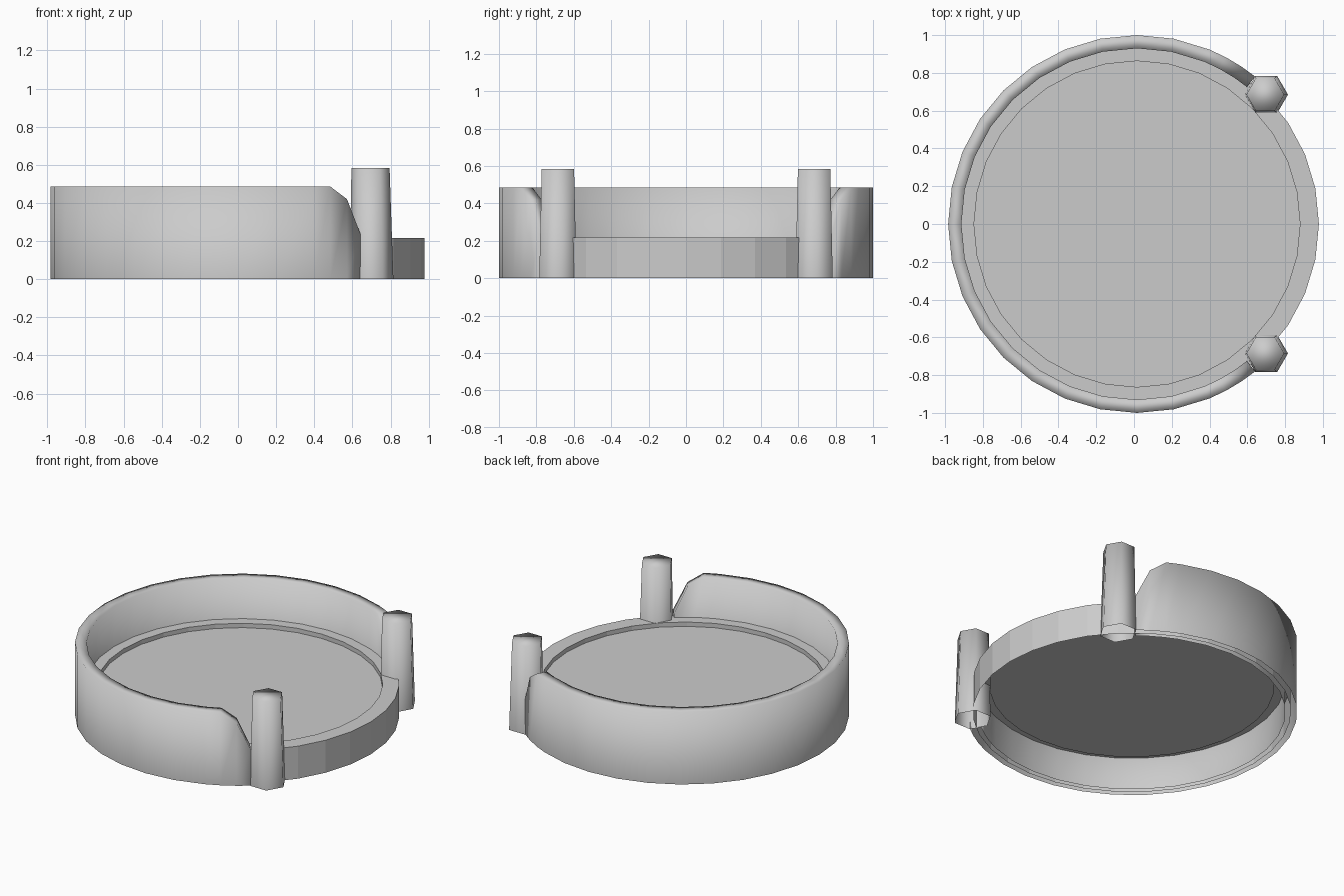
import bpy, bmesh
from math import cos, sin, radians

if "Cube" in bpy.data.objects:
    bpy.data.objects.remove(bpy.data.objects["Cube"])

CX = 0.016      # centre of the round parts along x
SIDES = 32


def make_object(name, bm, smooth):
    bmesh.ops.recalc_face_normals(bm, faces=bm.faces)
    for f in bm.faces:
        f.smooth = smooth
    mesh = bpy.data.meshes.new(name)
    bm.to_mesh(mesh)
    bm.free()
    obj = bpy.data.objects.new(name, mesh)
    bpy.context.collection.objects.link(obj)
    return obj


def loft(bm, rows, closed):
    """Join equal-length rows of points with quads."""
    loops = [[bm.verts.new(p) for p in row] for row in rows]
    n = len(loops[0])
    for a, b in zip(loops, loops[1:]):
        for i in range(n if closed else n - 1):
            j = (i + 1) % n
            bm.faces.new((a[i], a[j], b[j], b[i]))
    return loops


def ring(cx, cy, r, z, n):
    return [(cx + r * cos(radians(360 * i / n)),
             cy + r * sin(radians(360 * i / n)), z) for i in range(n)]


# Round platform: low skirt, flat border and slightly sunken floor, open below
bm = bmesh.new()
profile = [(0.963, 0.0), (0.963, 0.217), (0.863, 0.217), (0.863, 0.188)]
loops = loft(bm, [ring(CX, 0, r, z, SIDES) for r, z in profile], True)
bm.faces.new(loops[-1])
make_object("platform", bm, False)

# Curved wall with sloped ends, smooth rim, open below
half = [(51.3, 0.24), (56.25, 0.42), (62.0, 0.485)]
middle = [(360 / SIDES * k, 0.485) for k in range(6, SIDES - 5)]
columns = half + middle + [(360 - a, z) for a, z in reversed(half)]
bm = bmesh.new()
rows = []
for a, top in columns:
    c, s = cos(radians(a)), sin(radians(a))
    rows.append([(CX + r * c, r * s, z) for r, z in
                 ((1.0, 0), (1.0, top), (0.93, top), (0.93, 0))])
loops = loft(bm, rows, False)
for end in (loops[0], loops[-1]):
    bm.faces.new(end)
make_object("wall", bm, True)

# Tapered six-sided posts at the wall ends, open below
for side, label in ((-1, "front"), (1, "back")):
    bm = bmesh.new()
    y = side * 0.685
    loops = loft(bm, [ring(0.70, y, 0.115, 0, 6), ring(0.695, y, 0.1, 0.583, 6)], True)
    bm.faces.new(loops[-1])
    make_object(label + "_post", bm, True)
